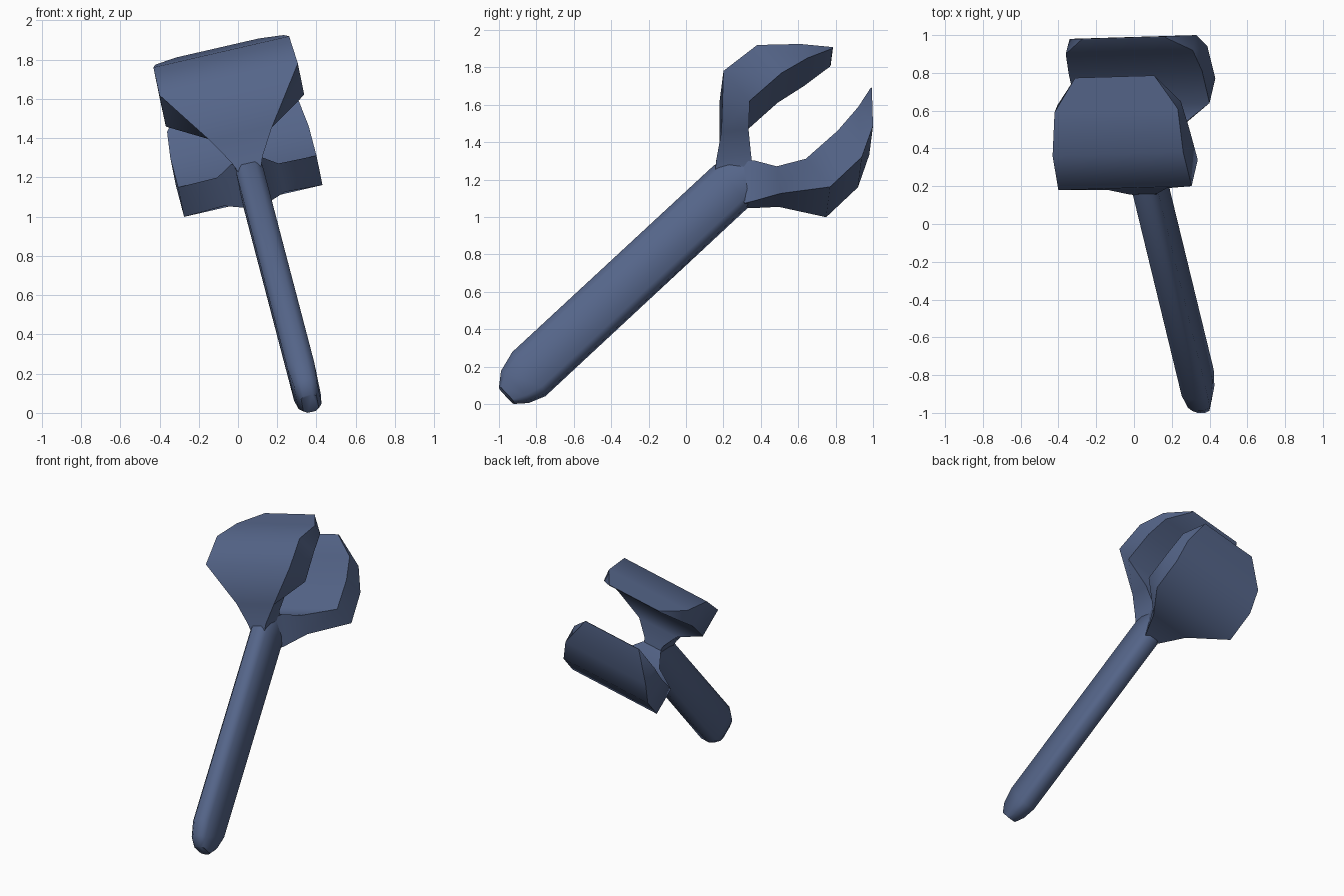
import bpy, bmesh, math
from mathutils import Vector

if "Cube" in bpy.data.objects:
    bpy.data.objects.remove(bpy.data.objects["Cube"])

SIDE = Vector((0.974, 0.029, 0.224))   # sideways axis of the tilted tool


def point(y, z, w):
    """Point on the tilted middle plane, moved w sideways."""
    x = 0.075 - ((y - 0.24) * SIDE.y + (z - 1.16) * SIDE.z) / SIDE.x
    return Vector((x, y, z)) + SIDE * w


def ring(a, b, w, section):
    """Cross-section between outer point a and inner point b."""
    pts = []
    for t, s in section:
        pts.append(point(a[0] + (b[0] - a[0]) * t, a[1] + (b[1] - a[1]) * t, w * s))
    return pts


def loft(name, stations, section):
    bm = bmesh.new()
    rings = [[bm.verts.new(p) for p in ring(a, b, w, section)] for a, b, w in stations]
    n = len(section)
    for r, q in zip(rings, rings[1:]):
        for i in range(n):
            j = (i + 1) % n
            bm.faces.new((r[i], r[j], q[j], q[i]))
    bm.faces.new(rings[0])
    bm.faces.new(rings[-1])
    bmesh.ops.remove_doubles(bm, verts=bm.verts, dist=0.001)
    bmesh.ops.recalc_face_normals(bm, faces=bm.faces)
    mesh = bpy.data.meshes.new(name)
    bm.to_mesh(mesh)
    bm.free()
    mat = bpy.data.materials.get("blue_steel") or bpy.data.materials.new("blue_steel")
    mat.diffuse_color = (0.09, 0.13, 0.25, 1)
    mat.use_nodes = True
    mat.node_tree.nodes["Principled BSDF"].inputs["Base Color"].default_value = mat.diffuse_color
    mesh.materials.append(mat)
    obj = bpy.data.objects.new(name, mesh)
    bpy.context.collection.objects.link(obj)
    bpy.ops.object.select_all(action='DESELECT')
    obj.select_set(True)
    bpy.context.view_layer.objects.active = obj
    bpy.ops.object.shade_smooth_by_angle(angle=math.radians(52))


# (position across, sideways factor)
BLADE = [(0, -1), (0, 1), (1, 1), (1, -1)]
GRIP = [(0, -0.5), (0, 0.5), (0.13, 1), (0.87, 1), (1, 0.5), (1, -0.5), (0.87, -1), (0.13, -1)]

# handle with rounded end, running up into the fork
loft("handle", [
    ((-1.0, 0.09), (-0.92, 0.005), 0.04),
    ((-0.99, 0.17), (-0.84, 0.012), 0.06),
    ((-0.93, 0.27), (-0.75, 0.05), 0.07),
    ((0.15, 1.27), (0.33, 1.055), 0.07),
    ((0.30, 1.31), (0.37, 1.22), 0.06),
], GRIP)

# upper jaw, flaring from the neck and closing to a thin lip
loft("upper_jaw", [
    ((0.155, 1.24), (0.355, 1.25), 0.06),
    ((0.16, 1.29), (0.345, 1.32), 0.08),
    ((0.185, 1.42), (0.33, 1.43), 0.16),
    ((0.19, 1.70), (0.33, 1.54), 0.362),
    ((0.37, 1.84), (0.50, 1.69), 0.355),
    ((0.60, 1.85), (0.64, 1.775), 0.335),
    ((0.78, 1.86), (0.777, 1.853), 0.215),
], BLADE)

# lower jaw, same idea turned the other way
loft("lower_jaw", [
    ((0.31, 1.06), (0.30, 1.28), 0.06),
    ((0.35, 1.065), (0.36, 1.285), 0.08),
    ((0.50, 1.09), (0.48, 1.235), 0.16),
    ((0.76, 1.08), (0.63, 1.23), 0.362),
    ((0.93, 1.24), (0.80, 1.38), 0.362),
    ((0.99, 1.41), (0.91, 1.51), 0.345),
    ((0.987, 1.64), (0.98, 1.638), 0.23),
], BLADE)
